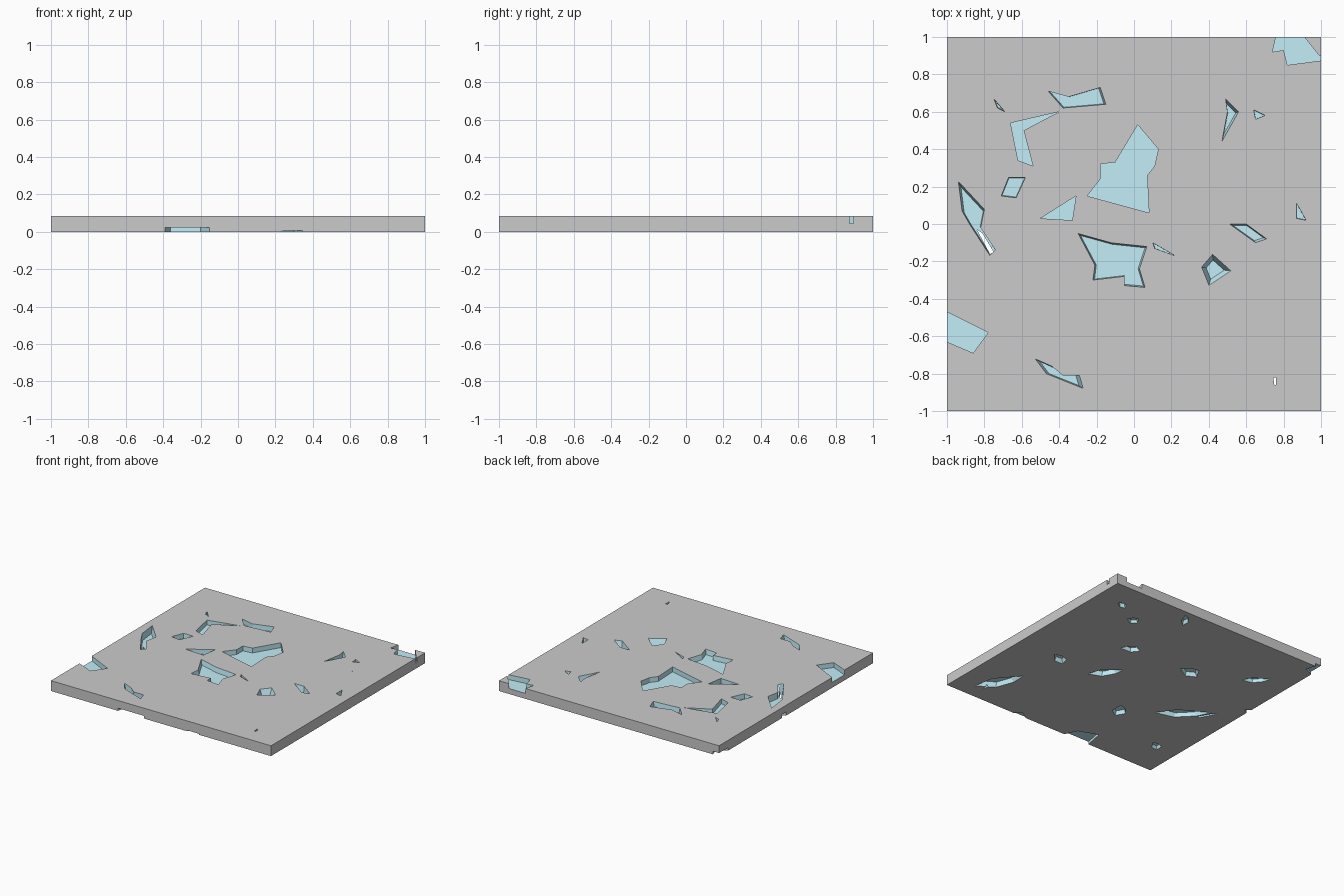
import bpy, bmesh, math, random
from mathutils import Vector

if "Cube" in bpy.data.objects:
    bpy.data.objects.remove(bpy.data.objects["Cube"])

random.seed(7)
H = 0.085

def mat(name, col):
    m = bpy.data.materials.new(name)
    m.diffuse_color = col
    m.use_nodes = True
    m.node_tree.nodes["Principled BSDF"].inputs["Base Color"].default_value = m.diffuse_color
    return m

grey = mat("stone", (0.8, 0.8, 0.8, 1))
teal = mat("broken_inside", (0.55, 0.85, 0.94, 1))

def add(name, bm, m):
    bmesh.ops.recalc_face_normals(bm, faces=bm.faces[:])
    me = bpy.data.meshes.new(name)
    bm.to_mesh(me)
    bm.free()
    me.materials.append(m)
    ob = bpy.data.objects.new(name, me)
    bpy.context.collection.objects.link(ob)
    return ob

cutters = []

def pit(pts, z_open, z_floor, taper=0.9):
    """Tapered prism cutter from an outline, open at z_open, with floor z_floor."""
    c = sum((Vector(p) for p in pts), Vector((0, 0))) / len(pts)
    bm = bmesh.new()
    top = [bm.verts.new((x, y, z_open)) for x, y in pts]
    low = [bm.verts.new((c.x + (x - c.x) * taper, c.y + (y - c.y) * taper, z_floor)) for x, y in pts]
    n = len(pts)
    bm.faces.new(top)
    bm.faces.new(low[::-1])
    for i in range(n):
        j = (i + 1) % n
        bm.faces.new((top[i], low[i], low[j], top[j]))
    ob = add("chip_cutter", bm, teal)
    ob.hide_render = True
    ob.hide_set(True)
    xs, ys = [p[0] for p in pts], [p[1] for p in pts]
    cutters.append((ob, min(xs), max(xs), min(ys), max(ys)))

def top_pit(pts, depth=0.04, taper=0.93):
    pit(pts, H + 0.004, H - depth, taper)

# large chips in the top face
top_pit([(.02, .53), (.13, .40), (.11, .31), (.07, .26), (.08, .06), (-.25, .15), (-.18, .24), (-.18, .32), (-.10, .33)], taper=1)
top_pit([(-.50, .03), (-.33, .02), (-.31, .15)], taper=1)
top_pit([(-.30, -.05), (-.12, -.10), (.07, -.12), (.03, -.24), (.06, -.34), (-.05, -.33), (-.05, -.28), (-.22, -.30), (-.21, -.22)])
top_pit([(-.66, .54), (-.40, .60), (-.59, .50), (-.54, .31), (-.62, .34)], taper=1)
top_pit([(-.46, .71), (-.35, .68), (-.18, .73), (-.15, .64), (-.38, .62)])
# chips along the left and right edges
top_pit([(-1.05, -.45), (-1, -.47), (-.78, -.58), (-.86, -.69), (-1, -.63), (-1.05, -.6)], taper=1)
top_pit([(.77, 1.05), (.74, .92), (.80, .93), (.82, .85), (1.05, .88), (.99, .90), (.87, 1.05)], taper=1)
# smaller chips
top_pit([(-.71, .15), (-.67, .25), (-.58, .25), (-.63, .14)])
top_pit([(-.94, .23), (-.80, .08), (-.82, -.02), (-.74, -.14), (-.77, -.17), (-.88, 0), (-.92, .07)], .05, .85)
top_pit([(-.53, -.72), (-.44, -.76), (-.38, -.81), (-.29, -.81), (-.27, -.88), (-.47, -.80)], .05, .8)
top_pit([(.42, -.16), (.52, -.25), (.40, -.33), (.36, -.23)], .06, .6)
top_pit([(.51, 0), (.60, 0), (.71, -.08), (.65, -.10)], .05, .8)
top_pit([(.49, .67), (.56, .60), (.47, .44), (.50, .60)], .06, .7)
top_pit([(.87, .11), (.92, .02), (.87, .03)])
top_pit([(.10, -.10), (.22, -.17), (.11, -.13)])
top_pit([(-.75, .67), (-.69, .60), (-.73, .62)], .06, .7)
top_pit([(.64, .61), (.70, .58), (.65, .56)])
# slits through the slab
pit([(-.84, -.03), (-.81, -.05), (-.75, -.15), (-.77, -.16)], H + .01, -.01, 1)
pit([(.745, -.82), (.76, -.82), (.76, -.86), (.75, -.86)], H + .01, -.01, 1)

# chips in the underside: centre, half length, half width, turn, depth
for x, y, a, b, ang, d in [
        (.76, .77, .05, .03, 20, .03), (.25, .90, .08, .03, 60, .03), (.60, -.15, .08, .05, 30, .035),
        (.29, .31, .08, .05, -20, .03), (.20, -.09, .14, .05, 130, .035), (-.28, .33, .09, .07, 10, .03),
        (.72, -.71, .20, .07, 120, .035), (-.25, -.46, .08, .06, 70, .03), (-.64, -.19, .22, .06, 142, .03),
        (-.74, .55, .11, .04, 140, .025), (-.80, -.69, .06, .04, 40, .025), (.55, .65, .05, .05, 0, .02)]:
    r = math.radians(ang)
    out = []
    for u, v in ((-1, -.2), (-.2, -1), (1, -.4), (.5, .5), (-.3, .9)):
        out.append((x + a * u * math.cos(r) - b * v * math.sin(r),
                    y + a * u * math.sin(r) + b * v * math.cos(r)))
    pit(out, -.004, d, .75)
# notches where the underside meets the side walls
pit([(-.40, -1.05), (-.13, -1.05), (-.20, -.90), (-.36, -.84)], -.004, .022, 1)
pit([(.15, -1.05), (.39, -1.05), (.30, -.95)], -.004, .008, 1)
pit([(-1.05, .10), (-.96, .15), (-1.05, .22)], -.004, .03, 1)
pit([(-1.05, .86), (-.92, .92), (-.96, 1.05), (-1.05, 1.05)], -.004, .025, 1)

# seeds for the shards: small at the front and right, large in the middle
seeds = []
for _ in range(5000):
    p = Vector((random.uniform(-1, 1), random.uniform(-1, 1), random.uniform(0, H)))
    gap = .16 if p.y < -.35 or p.x > .3 else .27
    if all((p - q).length > gap for q in seeds):
        seeds.append(p)

# shards: Voronoi cells of the slab with the chips cut out
for p in seeds:
    bm = bmesh.new()
    bmesh.ops.create_cube(bm, size=1)
    for v in bm.verts:
        v.co = Vector((v.co.x * 2, v.co.y * 2, (v.co.z + .5) * H))
    for q in sorted(seeds, key=lambda s: (s - p).length)[1:26]:
        n = q - p
        n.z *= 1.5
        g = bmesh.ops.bisect_plane(bm, geom=bm.verts[:] + bm.edges[:] + bm.faces[:], dist=1e-6,
                                   plane_co=(p + q) / 2, plane_no=q - p, clear_outer=True)
        edges = [e for e in g["geom_cut"] if isinstance(e, bmesh.types.BMEdge) and e.is_boundary]
        if len(edges) > 2:
            bmesh.ops.contextual_create(bm, geom=edges)
    if not bm.faces:
        bm.free()
        continue
    xs, ys = [v.co.x for v in bm.verts], [v.co.y for v in bm.verts]
    shard = add("slab_shard", bm, grey)
    for ob, x0, x1, y0, y1 in cutters:
        if x0 < max(xs) and x1 > min(xs) and y0 < max(ys) and y1 > min(ys):
            m = shard.modifiers.new("chip", 'BOOLEAN')
            m.operation = 'DIFFERENCE'
            m.solver = 'EXACT'
            m.material_mode = 'TRANSFER'
            m.object = ob
